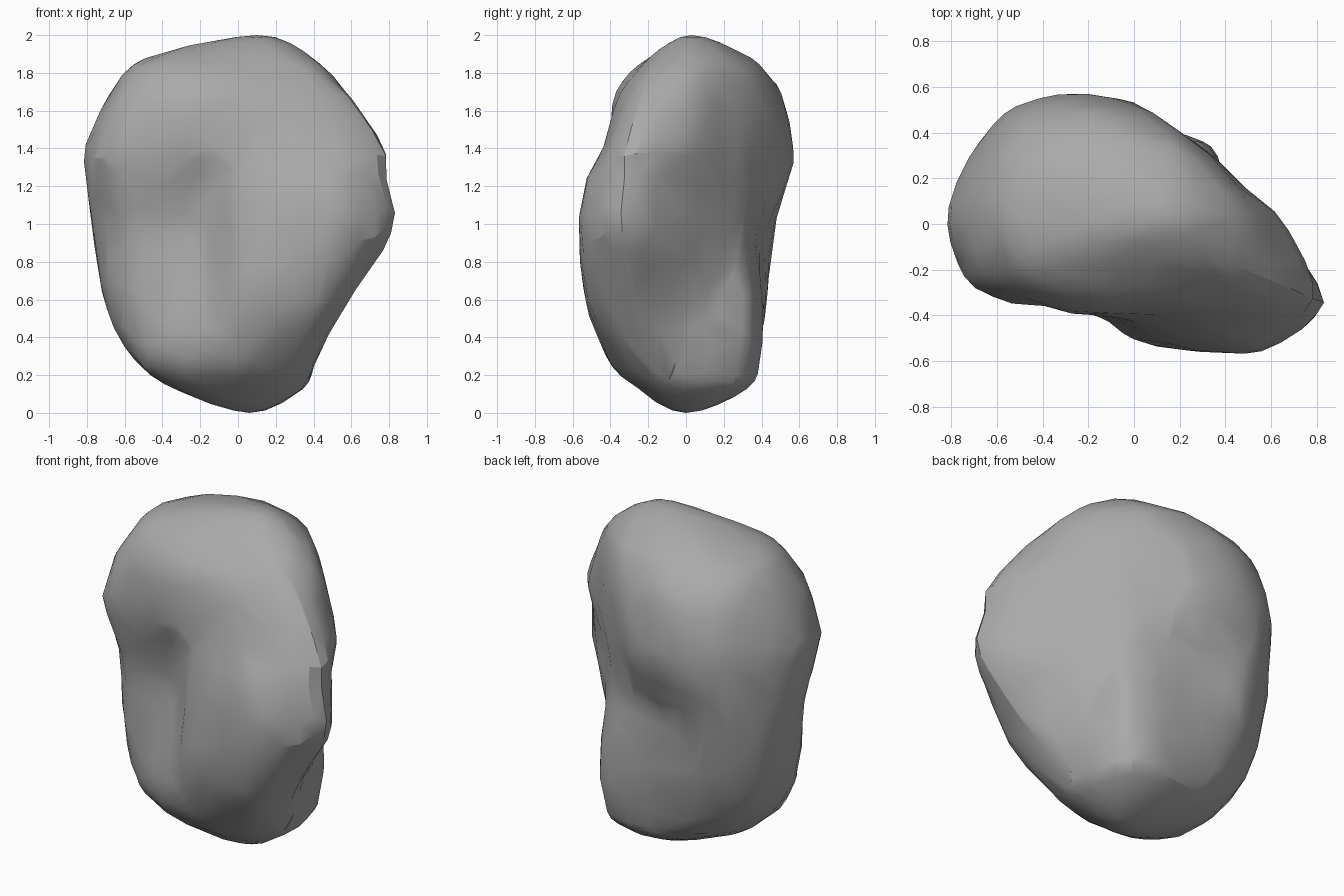
import bpy, bmesh, math
from mathutils import Vector, noise

cube = bpy.data.objects.get("Cube")
if cube:
    bpy.data.objects.remove(cube, do_unlink=True)

# Stone colour
stone = bpy.data.materials.new("stone_grey")
stone.use_nodes = True
grey = (0.4, 0.4, 0.4, 1)
stone.diffuse_color = grey
shader = stone.node_tree.nodes["Principled BSDF"]
shader.inputs["Base Color"].default_value = grey
shader.inputs["Roughness"].default_value = 0.9

# Horizontal sections: height, then radii in hundredths, counter-clockwise from +x
SECTIONS = [
    (0.00, [0] * 16),
    (0.13, [34, 36, 38, 35, 31, 29, 29, 31, 34, 35, 31, 27, 26, 27, 30, 33]),
    (0.30, [42, 43, 46, 42, 38, 40, 47, 54, 57, 56, 47, 42, 42, 44, 47, 45]),
    (0.60, [48, 43, 47, 43, 41, 46, 58, 69, 71, 63, 46, 42, 50, 58, 69, 63]),
    (0.95, [60, 46, 42, 39, 39, 46, 65, 76, 76, 62, 39, 37, 48, 59, 78, 88]),
    (1.22, [62, 47, 44, 43, 50, 59, 71, 77, 80, 71, 47, 38, 44, 54, 74, 86]),
    (1.40, [65, 49, 45, 45, 53, 61, 72, 76, 81, 74, 52, 43, 41, 46, 62, 83]),
    (1.70, [55, 46, 43, 44, 47, 54, 63, 67, 67, 63, 48, 40, 36, 38, 46, 60]),
    (1.88, [39, 36, 34, 33, 33, 35, 41, 46, 48, 42, 27, 21, 19, 20, 26, 35]),
    (2.00, [0] * 16),
]
SIDES, STEPS = 16, 4
FOOT, CROWN = Vector((0.06, 0, 0)), Vector((0.1, 0.03, 2))


def spline(a, b, c, d, t):
    """Smooth curve that passes through b and c."""
    return b + 0.5 * t * (c - a + t * (2 * a - 5 * b + 4 * c - d + t * (3 * (b - c) + d - a)))


def section_point(level, k):
    """Control point of one section; past the ends it mirrors through the pole."""
    last = len(SECTIONS) - 1
    if level < 0:
        level, k = -level, k + SIDES // 2
    elif level > last:
        level, k = 2 * last - level, k + SIDES // 2
    if level in (0, last):
        return CROWN if level else FOOT
    z, radii = SECTIONS[level]
    k %= SIDES
    angle = math.tau * k / SIDES
    r = radii[k] / 100
    return Vector((r * math.cos(angle), r * math.sin(angle), z))


def surface_point(level, s, k, t):
    rows = [spline(*[section_point(level + i, k + j) for j in (-1, 0, 1, 2)], t)
            for i in (-1, 0, 1, 2)]
    return spline(*rows, s)


# Loft the boulder skin through the sections
bm = bmesh.new()
rings = []
for level in range(len(SECTIONS) - 1):
    for i in range(STEPS):
        if level == 0 and i == 0:
            continue
        rings.append([bm.verts.new(surface_point(level, i / STEPS, k, j / STEPS))
                      for k in range(SIDES) for j in range(STEPS)])
count = SIDES * STEPS
for low, high in zip(rings, rings[1:]):
    for k in range(count):
        n = (k + 1) % count
        bm.faces.new((low[k], low[n], high[n], high[k]))
foot = bm.verts.new(FOOT)
crown = bm.verts.new(CROWN)
for k in range(count):
    n = (k + 1) % count
    bm.faces.new((foot, rings[0][n], rings[0][k]))
    bm.faces.new((crown, rings[-1][k], rings[-1][n]))

# Weathered lumps
bm.normal_update()
for v in bm.verts:
    if 0.1 < v.co.z < 1.92:
        v.co += v.normal * 0.01 * noise.noise(v.co * 6)
bmesh.ops.recalc_face_normals(bm, faces=bm.faces)

mesh = bpy.data.meshes.new("boulder")
bm.to_mesh(mesh)
bm.free()
boulder = bpy.data.objects.new("boulder", mesh)
bpy.context.collection.objects.link(boulder)
mesh.materials.append(stone)

# Chip the skin into irregular facets, smooth except at sharp breaks
chips = boulder.modifiers.new("chips", "DECIMATE")
chips.ratio = 0.22
bpy.context.view_layer.objects.active = boulder
boulder.select_set(True)
bpy.ops.object.modifier_apply(modifier=chips.name)
bpy.ops.object.shade_smooth_by_angle(angle=math.radians(20))
